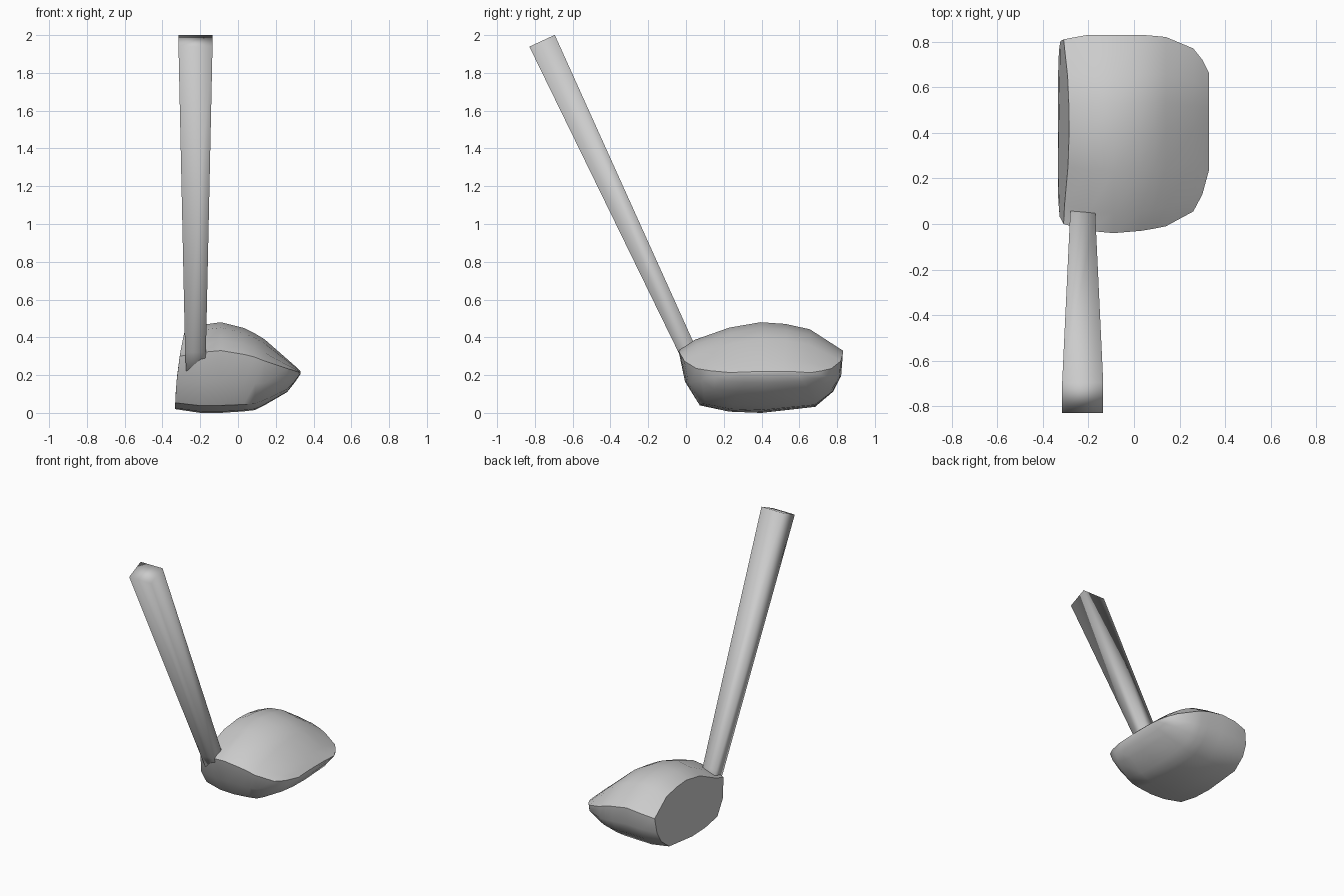
import bpy, bmesh
from mathutils import Vector

if "Cube" in bpy.data.objects:
    bpy.data.objects.remove(bpy.data.objects["Cube"])


def loft(name, rings):
    """Skin a list of closed rings and cap both ends."""
    bm = bmesh.new()
    loops = [[bm.verts.new(p) for p in r] for r in rings]
    n = len(loops[0])
    for a, b in zip(loops, loops[1:]):
        for i in range(n):
            j = (i + 1) % n
            bm.faces.new((a[i], a[j], b[j], b[i]))
    bm.faces.new(loops[0])
    bm.faces.new(loops[-1])
    bmesh.ops.recalc_face_normals(bm, faces=bm.faces)
    me = bpy.data.meshes.new(name)
    bm.to_mesh(me)
    bm.free()
    ob = bpy.data.objects.new(name, me)
    bpy.context.collection.objects.link(ob)
    bpy.ops.object.select_all(action='DESELECT')
    bpy.context.view_layer.objects.active = ob
    ob.select_set(True)
    return ob


# Cross-section of the head: u runs heel to toe, w is height about the ridge
section = [(0, 0), (.1, .38), (.31, .81), (.5, 1), (.65, .94), (.8, .75),
           (1, 0), (.99, -.38), (.94, -.65), (.83, -.9), (.5, -1),
           (.31, -.98), (.13, -.88), (.04, -.5)]

# Stations from face to back: x, heel y, toe y, ridge z, top z, sole z
stations = [(None, .00, .81, .30, .425, .02),
            (-.20, -.03, .83, .32, .465, 0),
            (-.09, -.04, .83, .33, .48, 0),
            (.03, -.03, .83, .31, .45, .008),
            (.09, -.02, .825, .295, .42, .015),
            (.14, -.01, .82, .275, .39, .04),
            (.26, .055, .77, .235, .285, .11),
            (.30, .13, .72, .223, .25, .16),
            (.33, .24, .66, .213, .22, .205)]

rings = []
for x, y0, y1, zr, zt, zb in stations:
    ring = []
    for k, (u, w) in enumerate(section):
        # crown dips beside the hosel
        if k == 1 and (x is None or x < -.15):
            w = .18
        z = zr + w * ((zt - zr) if w > 0 else (zr - zb))
        px = -.333 + .27 * z * z if x is None else x   # lofted, curved face
        ring.append((px, y0 + u * (y1 - y0), z))
    rings.append(ring)
loft("club_head", rings)
bpy.ops.object.shade_smooth_by_angle(angle=.75)

# Tapered four-sided shaft, smooth shaded, its foot buried in the heel
across = Vector((0, .91, .42))
shaft = []
for y, z, hx, hy in [(.07, .17, .045, .035), (.003, .34, .055, .047),
                     (-.762, 1.97, .09, .074)]:
    c = Vector((-.225, y, z))
    shaft.append([c + Vector((sx * hx, 0, 0)) + across * (sy * hy)
                  for sx, sy in [(-1, -1), (1, -1), (1, 1), (-1, 1)]])
loft("shaft", shaft)
bpy.ops.object.shade_smooth()
